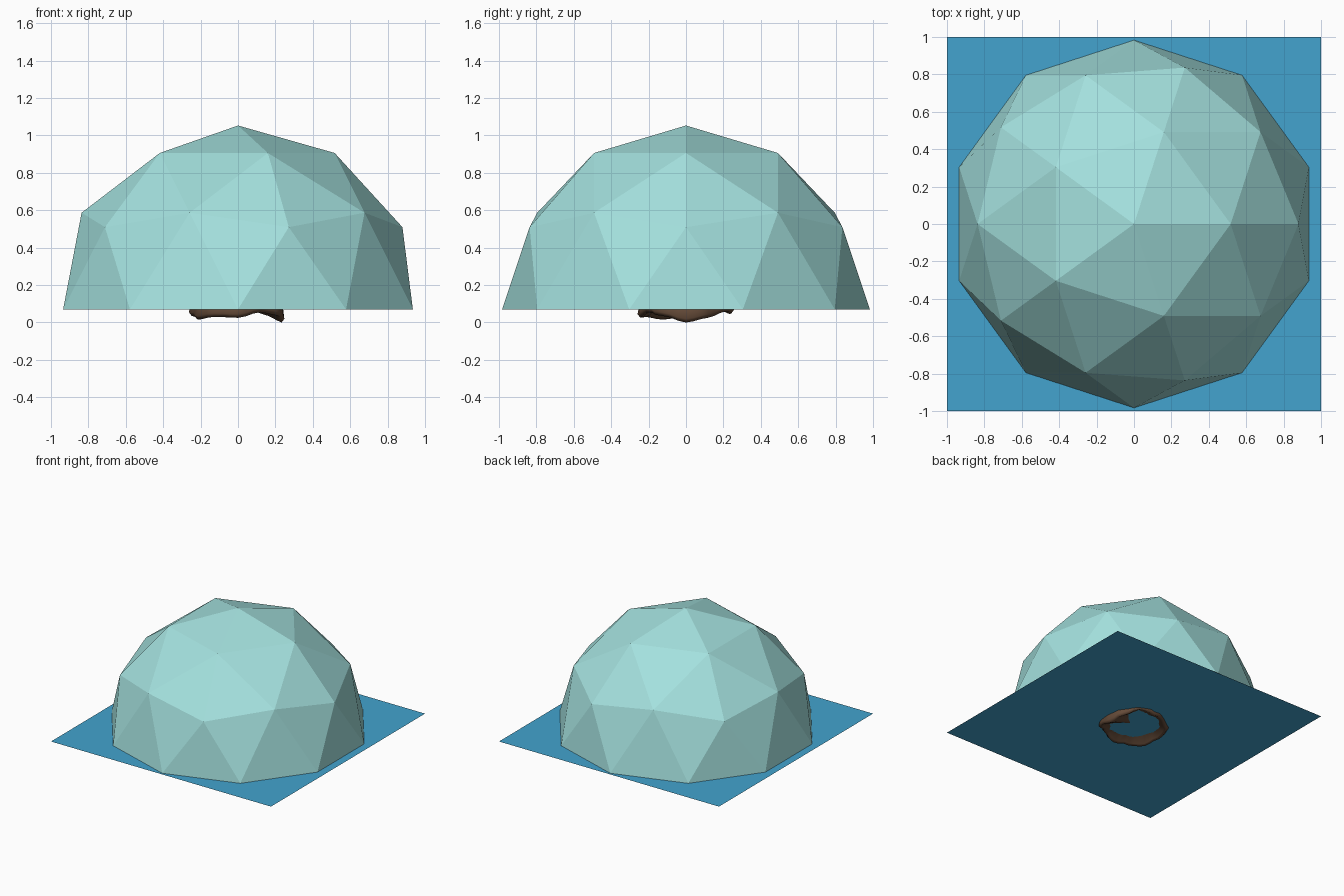
import bpy, bmesh, math, random
from mathutils import Vector

if "Cube" in bpy.data.objects:
    bpy.data.objects.remove(bpy.data.objects["Cube"])

random.seed(4)
WATER = 0.07


def material(name, rgb):
    m = bpy.data.materials.new(name)
    m.diffuse_color = (*rgb, 1)
    m.use_nodes = True
    m.node_tree.nodes["Principled BSDF"].inputs["Base Color"].default_value = m.diffuse_color
    return m


def make_object(name, bm, mat, smooth=False):
    mesh = bpy.data.meshes.new(name)
    bm.to_mesh(mesh)
    bm.free()
    for p in mesh.polygons:
        p.use_smooth = smooth
    mesh.materials.append(mat)
    ob = bpy.data.objects.new(name, mesh)
    bpy.context.collection.objects.link(ob)
    return ob


def skin_rings(bm, rings):
    """Bridge closed rings of points and cap both ends with fans."""
    vs = [[bm.verts.new(p) for p in ring] for ring in rings]
    n = len(vs[0])
    for a, b in zip(vs, vs[1:]):
        for i in range(n):
            j = (i + 1) % n
            bm.faces.new((a[i], a[j], b[j], b[i]))
    for ring in (vs[0], vs[-1]):
        c = bm.verts.new(sum((v.co for v in ring), Vector()) / n)
        for i in range(n):
            bm.faces.new((ring[i], ring[(i + 1) % n], c))
    bmesh.ops.recalc_face_normals(bm, faces=bm.faces[:])


glass = material("pale glass", (0.37, 0.75, 0.73))
blue = material("water blue", (0.056, 0.37, 0.62))
brown = material("rock brown", (0.13, 0.07, 0.04))
green = material("leaf green", (0.20, 0.33, 0.06))

# dome: upper half of a faceted icosphere
bm = bmesh.new()
bmesh.ops.create_icosphere(bm, subdivisions=2, radius=0.983)
bmesh.ops.delete(bm, geom=[f for f in bm.faces if f.calc_center_median().z < 0],
                 context='FACES')
bmesh.ops.translate(bm, verts=bm.verts[:], vec=(0, 0, WATER))
make_object("dome", bm, glass)

# water sheet
bm = bmesh.new()
bmesh.ops.create_grid(bm, x_segments=1, y_segments=1, size=1,)
bmesh.ops.translate(bm, verts=bm.verts[:], vec=(0, 0, WATER))
make_object("water", bm, blue)

# island rock: uneven rim dipping below the water, mound above
rim = [0.0, .025, .06, .045, .058, .05, .035, .015, .03, .025, .055, .035]
N = 36
wobble = [random.uniform(0.93, 1.03) for _ in range(N)]


def rim_z(i):
    t = i * 12 / N
    k = int(t)
    f = (t - k) * (t - k) * (3 - 2 * (t - k))
    return rim[k] * (1 - f) + rim[(k + 1) % 12] * f


def island_ring(r, z_at):
    return [Vector((r * wobble[i] * math.cos(math.tau * i / N),
                    r * wobble[i] * math.sin(math.tau * i / N), z_at(i)))
            for i in range(N)]


def lobe(i):
    return max(0, math.cos(math.tau * i / N)) ** 8


rings = [island_ring(0.09, lambda i: 0.082 - 0.022 * lobe(i)),
         island_ring(0.17, lambda i: 0.080 - 0.045 * lobe(i)),
         island_ring(0.225, lambda i: rim_z(i) + 0.008),
         island_ring(0.245, rim_z),
         island_ring(0.26, lambda i: rim_z(i) + 0.02),
         island_ring(0.25, lambda i: 0.095),
         island_ring(0.21, lambda i: 0.13)]
bm = bmesh.new()
skin_rings(bm, rings)
make_object("island_rock", bm, brown, True)

# grassy top of the island
bm = bmesh.new()
skin_rings(bm, [island_ring(r, lambda i, z=z: z) for r, z in
                ((.21, .125), (.215, .14), (.17, .165), (.09, .185))])
make_object("island_grass", bm, green, True)

# tree trunk: tapering, slightly leaning tube
bm = bmesh.new()
trunk = []
for k in range(6):
    t = k / 5
    r = 0.03 - 0.014 * t
    trunk.append([Vector((0.05 * t * t + r * math.cos(math.tau * i / 8),
                          r * math.sin(math.tau * i / 8), 0.17 + 0.24 * t))
                  for i in range(8)])
skin_rings(bm, trunk)
make_object("tree_trunk", bm, brown, True)

# tree crown: cluster of rounded leaf clumps
for k, (x, y, z, r) in enumerate(((.05, 0, .46, .09), (-.03, .05, .41, .07),
                                  (.12, .04, .42, .065), (.05, -.08, .41, .07))):
    bm = bmesh.new()
    bmesh.ops.create_icosphere(bm, subdivisions=2, radius=r)
    bmesh.ops.scale(bm, verts=bm.verts[:], vec=(1, 1, 0.75))
    bmesh.ops.translate(bm, verts=bm.verts[:], vec=(x, y, z))
    make_object(f"leaf_clump_{k + 1}", bm, green)
